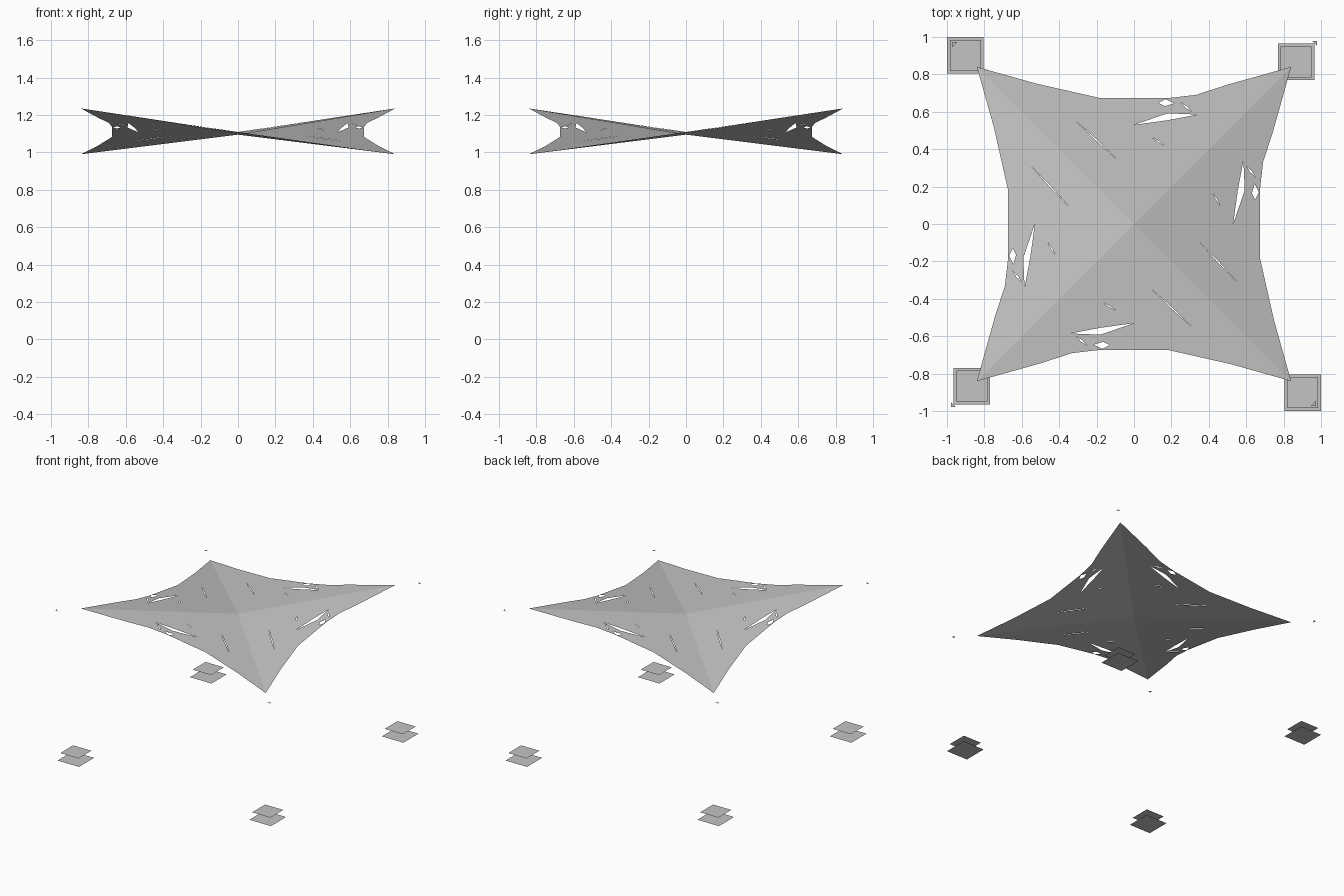
import bpy, bmesh
from mathutils import Vector
from mathutils.geometry import delaunay_2d_cdt

cube = bpy.data.objects.get("Cube")
if cube:
    bpy.data.objects.remove(cube, do_unlink=True)

grey = bpy.data.materials.new("light grey")
grey.use_nodes = True
grey.diffuse_color = (0.55, 0.55, 0.535, 1)
grey.node_tree.nodes["Principled BSDF"].inputs["Base Color"].default_value = grey.diffuse_color

CORNER, CENTRE_Z, HIGH_Z, LOW_Z = 0.84, 1.095, 1.235, 0.99


def add_mesh(name, verts, faces):
    mesh = bpy.data.meshes.new(name)
    mesh.from_pydata(verts, [], faces)
    mesh.materials.append(grey)
    obj = bpy.data.objects.new(name, mesh)
    bpy.context.collection.objects.link(obj)
    return obj


def copies(points):
    """Repeat a top-edge shape on all four sides: swap x and y, and half turn."""
    for sign in (1, -1):
        yield [Vector((sign * x, sign * y)) for x, y in points]
        yield [Vector((sign * y, sign * x)) for x, y in points]


def counterclockwise(loop):
    area = sum(a.cross(b) for a, b in zip(loop, loop[1:] + loop[:1]))
    return loop if area > 0 else loop[::-1]


def slit(start, end, width=0.007):
    """Narrow pointed cut between two points."""
    a, b = Vector(start), Vector(end)
    side = (b - a).orthogonal().normalized() * width / 2
    mid = (a + b) / 2
    return [tuple(p) for p in (a, mid - side, b, mid + side)]


def canopy_height(x, y):
    """Four tilted planes meeting on the diagonals, two corners up, two down."""
    m = max(abs(x), abs(y))
    twist = x * y / m if m > 0 else 0
    middle = (HIGH_Z + LOW_Z) / 2
    return CENTRE_Z + (twist * (HIGH_Z - LOW_Z) / 2 + m * (middle - CENTRE_Z)) / CORNER


# Canopy outline: one scalloped side, repeated round the centre
side = [(-CORNER, CORNER), (-0.52, 0.75), (-0.18, 0.673), (0.18, 0.673),
        (0.33, 0.69), (0.5, 0.745)]
top = [Vector(p) for p in side]
right = [Vector((y, x)) for x, y in side[1:]][::-1]
outline = top + [Vector((CORNER, CORNER))] + right
outline += [-p for p in outline]
outline = counterclockwise(outline)

# Openings and slits in the cloth
openings = [
    [(0.0, 0.53), (0.18, 0.555), (0.34, 0.585), (0.18, 0.592)],
    [(0.13, 0.647), (0.165, 0.63), (0.215, 0.645), (0.17, 0.668)],
    slit((0.25, 0.65), (0.31, 0.6), 0.01),
    slit((-0.31, 0.55), (-0.09, 0.345)),
    slit((0.1, 0.46), (0.165, 0.42)),
]
holes = [counterclockwise(h) for shape in openings for h in copies(shape)]

points, loops = [Vector((0, 0))], []
for loop in [outline] + holes:
    loops.append(list(range(len(points), len(points) + len(loop))))
    points += loop

# Creases run from the centre to the four tips
tips = [i for i, p in enumerate(points) if abs(p.x) > 0.83 and abs(p.y) > 0.83]
verts, _, faces, _, _, sources = delaunay_2d_cdt(
    points, [(0, i) for i in tips], loops, 1, 0.00001)
cloth = [f for f, src in zip(faces, sources) if len(src) == 1]
canopy = add_mesh("canopy", [(v.x, v.y, canopy_height(v.x, v.y)) for v in verts], cloth)

bm = bmesh.new()
bm.from_mesh(canopy.data)
bmesh.ops.delete(bm, geom=[v for v in bm.verts if not v.link_faces], context="VERTS")
for f in bm.faces:
    f.normal_update()
    if f.normal.z < 0:
        f.normal_flip()
bm.to_mesh(canopy.data)
bm.free()


def square(name, x, y, z, size):
    h = size / 2
    add_mesh(name, [(x - h, y - h, z), (x + h, y - h, z), (x + h, y + h, z), (x - h, y + h, z)],
             [(0, 1, 2, 3)])


# Foot plates and small pole-top tabs at each corner
for sx, x_name in ((1, "left"), (-1, "right")):
    for sy, y_name in ((-1, "front"), (1, "back")):
        raised = sx == sy
        where = y_name + "_" + x_name
        c = 0.867 if raised else 0.902
        square("foot_plate_" + where, sx * c, sy * c, 0, 0.196)
        square("upper_foot_plate_" + where, sx * c, sy * c, 0.06, 0.166)
        t, z = (0.978, HIGH_Z) if raised else (0.972, LOW_Z)
        tab = [(sx * t, sy * t, z), (sx * (t - 0.025), sy * t, z), (sx * t, sy * (t - 0.025), z)]
        add_mesh("pole_tab_" + where, tab, [(0, 1, 2) if raised else (0, 2, 1)])
